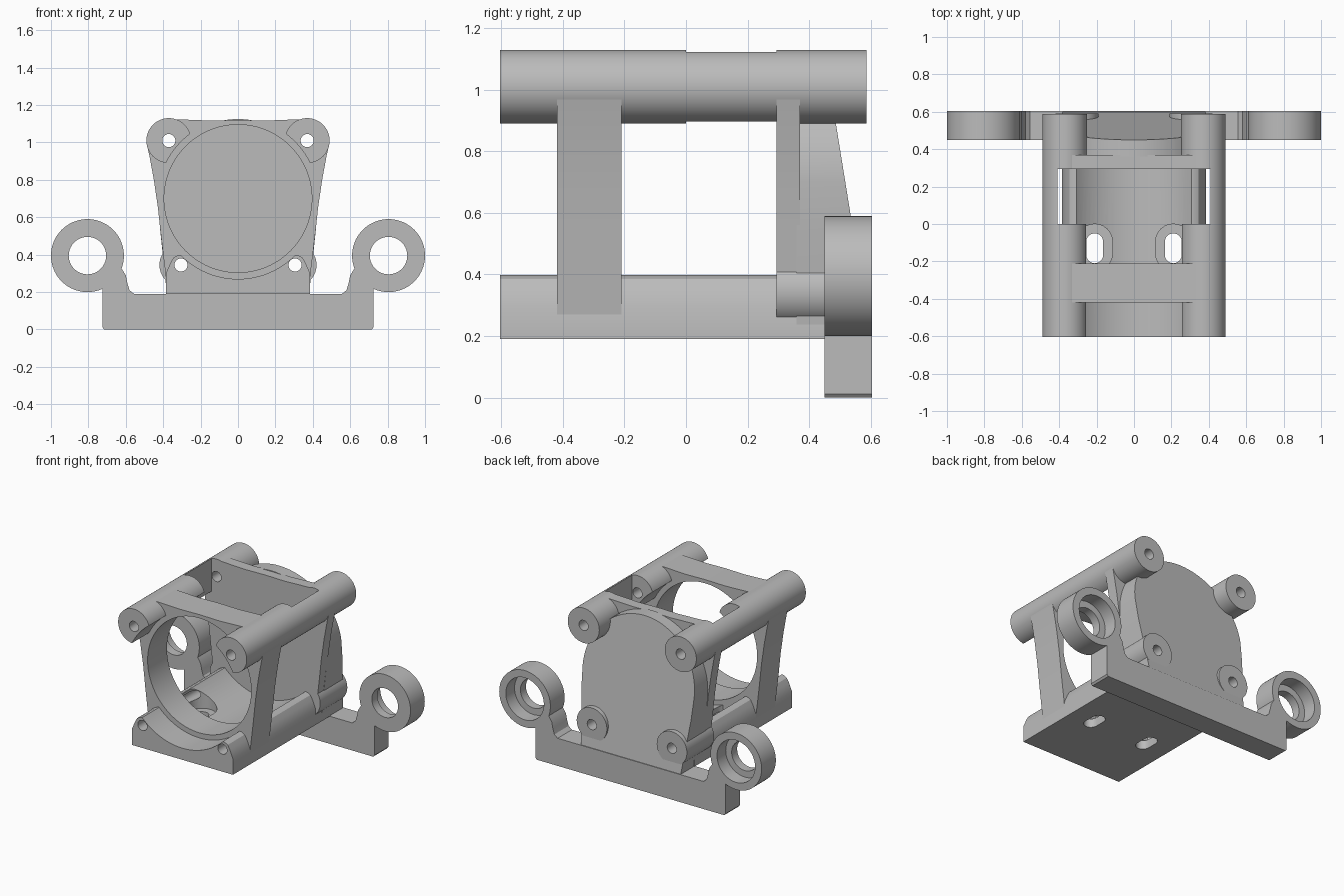
import bpy, bmesh, math

if "Cube" in bpy.data.objects:
    bpy.data.objects.remove(bpy.data.objects["Cube"])

gray = bpy.data.materials.new("light gray")
gray.use_nodes = True
COLOR = (0.5, 0.5, 0.5, 1)
gray.diffuse_color = COLOR
gray.node_tree.nodes["Principled BSDF"].inputs["Base Color"].default_value = COLOR

MID_Z = 0.7                                    # bore centre height
TUBE, BOLT = (0.37, 1.01), (0.305, 0.345)      # screw positions, mirrored in x
FRONT, BACK = -0.605, 0.605


def prism(name, pts, a, b, axis="y"):
    """Extrude a 2D outline: (x, z) along y, or (x, y) along z."""
    bm = bmesh.new()
    place = (lambda p, t: (p[0], t, p[1])) if axis == "y" else (lambda p, t: (p[0], p[1], t))
    lo = [bm.verts.new(place(p, a)) for p in pts]
    hi = [bm.verts.new(place(p, b)) for p in pts]
    bm.faces.new(lo)
    bm.faces.new(hi[::-1])
    for i in range(len(pts)):
        j = (i + 1) % len(pts)
        bm.faces.new((lo[i], lo[j], hi[j], hi[i]))
    bmesh.ops.recalc_face_normals(bm, faces=bm.faces)
    mesh = bpy.data.meshes.new(name)
    bm.to_mesh(mesh)
    bm.free()
    mesh.materials.append(gray)
    obj = bpy.data.objects.new(name, mesh)
    bpy.context.collection.objects.link(obj)
    return obj


def circle(x, z, r, n=64):
    return [(x + r * math.cos(2 * math.pi * i / n), z + r * math.sin(2 * math.pi * i / n))
            for i in range(n)]


def rect(x0, x1, z0, z1):
    return [(x0, z0), (x1, z0), (x1, z1), (x0, z1)]


def mirrored(half):
    """Close a right-hand outline with its mirror image."""
    return half + [(-x, z) for x, z in reversed(half) if abs(x) > 1e-6]


def slot(x, y0, y1, r, n=12):
    arc = [math.pi * i / n for i in range(n + 1)]
    return ([(x + r * math.cos(t), y1 - r + r * math.sin(t)) for t in arc] +
            [(x - r * math.cos(t), y0 + r - r * math.sin(t)) for t in arc])


def boolean(obj, other, operation="DIFFERENCE"):
    mod = obj.modifiers.new("shape", "BOOLEAN")
    mod.operation, mod.solver, mod.object = operation, "EXACT", other
    bpy.context.view_layer.objects.active = obj
    bpy.ops.object.modifier_apply(modifier=mod.name)
    bpy.data.objects.remove(other)


def bore(obj, r, y0, y1):
    boolean(obj, prism("cutter", circle(0, MID_Z, r, 96), y0, y1))


def screw_holes(obj, centers):
    for x, z in centers:
        for s in (-1, 1):
            boolean(obj, prism("cutter", circle(s * x, z, 0.035, 32), -0.8, 0.8))


parts = []

# Cradle base with a round seat and two countersunk slots
base = prism("cradle_base", mirrored([(0.385, 0.19), (0.385, 0.3), (0.362, 0.355),
                                      (0.345, 0.385), (0.32, 0.398), (0.29, 0.4)]), FRONT, 0.46)
bore(base, 0.43, -0.8, 0.3)
for s in (-1, 1):
    boolean(base, prism("cutter", slot(s * 0.21, -0.25, 0.0, 0.095), 0.25, 0.6, "z"))
    boolean(base, prism("cutter", slot(s * 0.21, -0.21, -0.05, 0.045), 0.1, 0.6, "z"))
screw_holes(base, [BOLT])
parts.append(base)

# Upper screw tubes, relieved by the round seat and a square pocket
for side, s in (("left", 1), ("right", -1)):
    tube = prism(side + "_tube", circle(s * TUBE[0], TUBE[1], 0.12), FRONT, 0.587)
    bore(tube, 0.43, -0.8, 0.1)
    boolean(tube, prism("cutter", rect(-0.41, 0.41, 0.5, 1.3), 0.0, 0.295))
    screw_holes(tube, [TUBE])
    parts.append(tube)

# Open front frame and closed rear frame
frame_half = [(0, 0.22), (0.38, 0.22), (0.388, 0.3), (0.412, 0.5), (0.428, 0.65),
              (0.45, 0.8), (0.472, 0.92), (0.487, 0.99), (0.44, 1.08), (0.37, 1.125),
              (0.28, 1.122), (0.15, 1.117), (0, 1.12)]
front_frame = prism("front_frame", mirrored(frame_half), -0.42, -0.21)
bore(front_frame, 0.395, -0.8, 0.1)
screw_holes(front_frame, [TUBE, BOLT])
rear_frame = prism("rear_frame", mirrored(frame_half), 0.295, 0.37)
screw_holes(rear_frame, [TUBE, BOLT])
parts += [front_frame, rear_frame]

# Domed back wall whose rear face leans forward towards the top
dome = [(0.425 * math.cos(t), MID_Z + 0.425 * math.sin(t))
        for t in (math.pi / 2 * i / 24 for i in range(25))]
wall = prism("back_wall", mirrored([(0.38, 0.19), (0.4, 0.38), (0.418, 0.55)] + dome), 0.36, 0.6)
for v in wall.data.vertices:
    if v.co.y > 0.5:
        v.co.y = 0.6 - (v.co.z - 0.19) * 0.161
screw_holes(wall, [TUBE, BOLT])
parts.append(wall)

# Lower screw bosses
for side, s in (("left", 1), ("right", -1)):
    boss = prism(side + "_boss", circle(s * BOLT[0], BOLT[1], 0.115), 0.295, 0.59)
    screw_holes(boss, [BOLT])
    bore(boss, 0.28, 0.2, 0.3)
    parts.append(boss)

# Rear crossbar with softened lower edges
bar = prism("rear_crossbar", mirrored([(0.715, 0.0), (0.725, 0.012), (0.725, 0.19)]), 0.45, BACK)
parts.append(bar)

# Side rings on short necks, counterbored from behind
for side, s in (("left", 1), ("right", -1)):
    ring = prism(side + "_ring", circle(s * 0.805, 0.395, 0.195, 80), 0.45, BACK)
    neck = prism("neck", [(s * x, z) for x, z in (
        (0.725, 0.15), (0.55, 0.15), (0.555, 0.19), (0.58, 0.21), (0.592, 0.25), (0.6, 0.29),
        (0.625, 0.33), (0.7, 0.36), (0.725, 0.3))], 0.45, BACK)
    boolean(ring, neck, "UNION")
    boolean(ring, prism("cutter", circle(s * 0.805, 0.395, 0.1), 0.3, 0.8))
    boolean(ring, prism("cutter", circle(s * 0.805, 0.395, 0.145), 0.51, 0.8))
    parts.append(ring)

# Smooth the round surfaces, keep the edges crisp
bpy.ops.object.select_all(action="DESELECT")
for obj in parts:
    obj.select_set(True)
bpy.context.view_layer.objects.active = base
bpy.ops.object.shade_smooth_by_angle(angle=math.radians(25))
